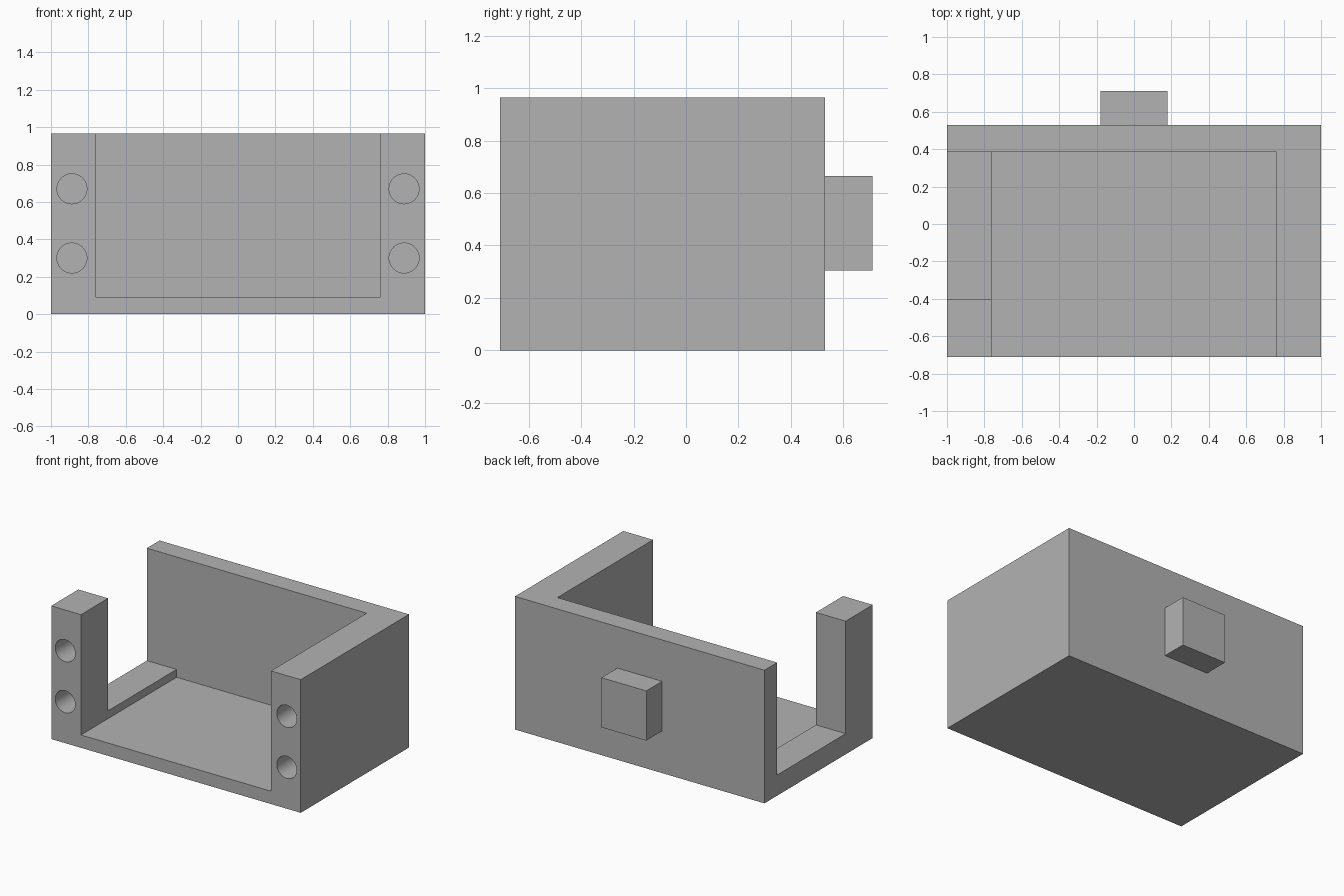
import bpy
import math

cube = bpy.data.objects.get("Cube")
if cube:
    bpy.data.objects.remove(cube, do_unlink=True)

grey = bpy.data.materials.new("matte grey")
grey.use_nodes = True
colour = (0.45, 0.45, 0.45, 1)
grey.diffuse_color = colour
grey.node_tree.nodes["Principled BSDF"].inputs["Base Color"].default_value = colour


def box(name, low, high):
    """Axis-aligned box between two corners."""
    bpy.ops.mesh.primitive_cube_add(size=1)
    ob = bpy.context.object
    ob.name = name
    for v in ob.data.vertices:
        v.co = [h if c > 0 else l for c, l, h in zip(v.co, low, high)]
    ob.data.materials.append(grey)
    return ob


def carve(target, cutter):
    """Subtract the cutter from the target and discard it."""
    cutter.hide_render = True
    mod = target.modifiers.new("carve", "BOOLEAN")
    mod.operation = "DIFFERENCE"
    mod.solver = "EXACT"
    mod.object = cutter
    bpy.context.view_layer.objects.active = target
    bpy.ops.object.modifier_apply(modifier=mod.name)
    bpy.data.objects.remove(cutter, do_unlink=True)


# Main dimensions
WIDTH, FRONT, BACK, TOP = 1.0, -0.71, 0.53, 0.965
INNER_X, INNER_BACK, FLOOR, SILL = 0.762, 0.385, 0.093, 0.15

# Housing, hollow and open at the front and top
housing = box("housing", (-WIDTH, FRONT, 0), (WIDTH, BACK, TOP))
carve(housing, box("cavity_cutter", (-INNER_X, FRONT - 1, FLOOR),
                   (INNER_X, INNER_BACK, TOP + 1)))

# Gap in one side wall, leaving a raised sill and a front post
carve(housing, box("gap_cutter", (-WIDTH - 1, -0.4, SILL),
                   (-INNER_X + 0.1, INNER_BACK, TOP + 1)))

# Blind mounting holes in the front ends of both side walls
HOLE_DEPTH = 0.25
for side in (-1, 1):
    for z in (0.3, 0.67):
        bpy.ops.mesh.primitive_cylinder_add(
            vertices=48, radius=0.08, depth=2 * HOLE_DEPTH,
            location=(side * 0.888, FRONT, z), rotation=(math.pi / 2, 0, 0))
        hole = bpy.context.object
        hole.name = "hole_cutter"
        hole.data.materials.append(grey)
        carve(housing, hole)

# Square peg on the back wall
box("back_peg", (-0.18, BACK, 0.305), (0.18, 0.712, 0.665))

# Smooth hole walls, crisp edges elsewhere
bpy.ops.object.select_all(action="DESELECT")
housing.select_set(True)
bpy.context.view_layer.objects.active = housing
bpy.ops.object.shade_smooth_by_angle(angle=math.radians(30))
